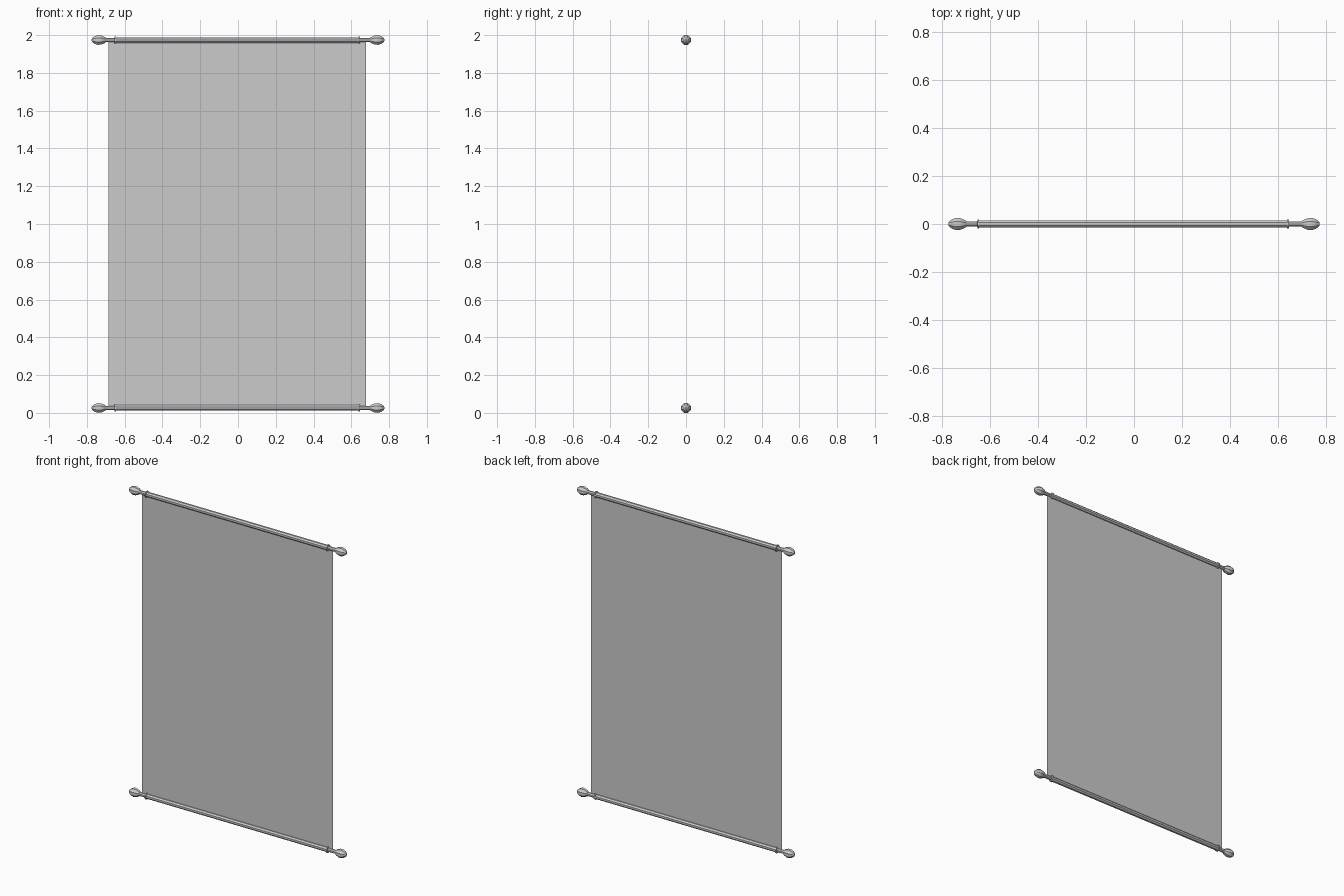
import bpy, bmesh, math

if "Cube" in bpy.data.objects:
    bpy.data.objects.remove(bpy.data.objects["Cube"])

SIDES = 8
R = 0.026          # largest finial radius
CLOTH_X = 0.681    # half width of the cloth
SHIFT = -0.004     # cloth and collars sit slightly left of centre


def lathe_x(name, profile, x, z, direction=1):
    """Revolve (offset, radius) points around an axis parallel to x."""
    bm = bmesh.new()
    rings = []
    for off, r in profile:
        ring = []
        for i in range(SIDES):
            a = 2 * math.pi * (i + 0.5) / SIDES
            s = r / math.cos(math.pi / SIDES)
            ring.append(bm.verts.new((x + direction * off, s * math.cos(a), z + s * math.sin(a))))
        rings.append(ring)
    for a, b in zip(rings, rings[1:]):
        for i in range(SIDES):
            j = (i + 1) % SIDES
            bm.faces.new((a[i], a[j], b[j], b[i]))
    bm.faces.new(rings[0])
    bm.faces.new(rings[-1])
    bmesh.ops.recalc_face_normals(bm, faces=bm.faces)
    mesh = bpy.data.meshes.new(name)
    bm.to_mesh(mesh)
    bm.free()
    obj = bpy.data.objects.new(name, mesh)
    bpy.context.collection.objects.link(obj)
    return obj


# Egg-shaped end knob, from the neck outward
FINIAL = [(0.0, 0.012), (0.012, 0.019), (0.026, 0.024), (0.042, 0.0255),
          (0.058, 0.021), (0.070, 0.013), (0.076, 0.005)]
COLLAR = [(-0.004, 0.019), (0.004, 0.019)]

for level, z in (("bottom", R), ("top", 2 - R)):
    # Long rod with slimmer necks at both ends
    lathe_x(level + "_rod", [(-0.70, 0.011), (-0.655, 0.011), (-0.65, 0.0145),
                             (0.642, 0.0145), (0.647, 0.011), (0.70, 0.011)], 0, z)
    for side, d in (("left", -1), ("right", 1)):
        lathe_x(f"{level}_{side}_finial", FINIAL, d * 0.699, z, d)
        lathe_x(f"{level}_{side}_collar", COLLAR, d * 0.646 + SHIFT, z, d)

# Hanging cloth, a single thin sheet between the rods
mesh = bpy.data.meshes.new("cloth")
x0, x1 = SHIFT - CLOTH_X, SHIFT + CLOTH_X
mesh.from_pydata([(x0, 0, R), (x1, 0, R), (x1, 0, 2 - R), (x0, 0, 2 - R)], [], [(0, 1, 2, 3)])
bpy.context.collection.objects.link(bpy.data.objects.new("cloth", mesh))
